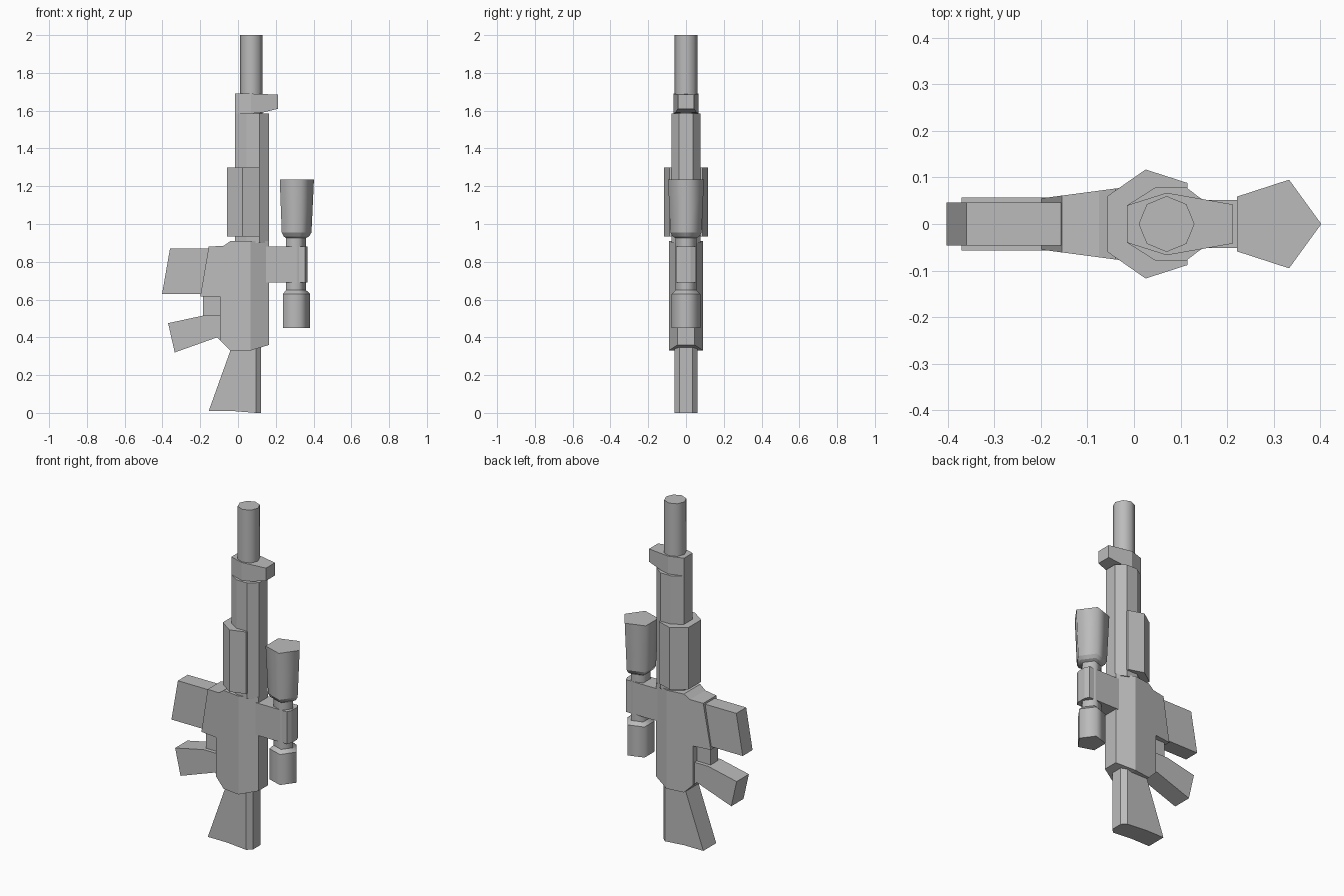
import bpy, bmesh, math

cube = bpy.data.objects.get("Cube")
if cube:
    bpy.data.objects.remove(cube, do_unlink=True)

grey = bpy.data.materials.new("plain_grey")
grey.use_nodes = True
colour = (0.5, 0.5, 0.5, 1)
grey.diffuse_color = colour
grey.node_tree.nodes["Principled BSDF"].inputs["Base Color"].default_value = colour


def finish(name, bm):
    bmesh.ops.recalc_face_normals(bm, faces=bm.faces)
    mesh = bpy.data.meshes.new(name)
    bm.to_mesh(mesh)
    bm.free()
    mesh.materials.append(grey)
    obj = bpy.data.objects.new(name, mesh)
    bpy.context.collection.objects.link(obj)
    return obj


def plate(name, outlines, width):
    """Side outlines in x/z, given thickness by width(x) on both sides of y = 0."""
    bm = bmesh.new()
    for outline in outlines:
        sides = [[bm.verts.new((x, s * width(x), z)) for x, z in outline] for s in (-1, 1)]
        for side in sides:
            bm.faces.new(side)
        for i in range(len(outline)):
            bm.faces.new((sides[0][i - 1], sides[0][i], sides[1][i], sides[1][i - 1]))
    return finish(name, bm)


def column(name, half, z0, z1):
    """Upright prism from half of a cross-section, mirrored across y = 0."""
    section = half + [(x, -y) for x, y in reversed(half) if y]
    bm = bmesh.new()
    face = bm.faces.new([bm.verts.new((x, y, z0)) for x, y in section])
    top = bmesh.ops.extrude_face_region(bm, geom=[face])["geom"]
    bmesh.ops.translate(bm, vec=(0, 0, z1 - z0),
                        verts=[v for v in top if isinstance(v, bmesh.types.BMVert)])
    return finish(name, bm)


def turned(name, cx, sides, rings, phase=0.0):
    """Smooth round part with crisp rings; rings are (z, radius)."""
    bm = bmesh.new()
    loops = []
    for z, r in rings:
        angles = [phase + math.tau * i / sides for i in range(sides)]
        loops.append([bm.verts.new((cx + r * math.cos(a), r * math.sin(a), z)) for a in angles])
    for low, high in zip(loops, loops[1:]):
        for i in range(sides):
            bm.faces.new((low[i - 1], low[i], high[i], high[i - 1])).smooth = True
    bm.faces.new(loops[0])
    bm.faces.new(loops[-1])
    for e in bm.edges:
        if abs(e.verts[0].co.z - e.verts[1].co.z) < 1e-5:
            e.smooth = False
    return finish(name, bm)


def taper(points):
    """Piecewise linear half width along x."""
    def width(x):
        for (xa, wa), (xb, wb) in zip(points, points[1:]):
            if x <= xb:
                return wa + (wb - wa) * (x - xa) / (xb - xa)
        return points[-1][1]
    return width


# Receiver with magazine well and chamfered upper edge
plate("receiver", [
    [(0.065, 0.33), (0.065, 0.91), (-0.04, 0.91), (-0.075, 0.885), (-0.155, 0.88),
     (-0.2, 0.615), (-0.095, 0.615), (-0.095, 0.385), (-0.04, 0.33)],
    [(0.065, 0.33), (0.165, 0.36), (0.165, 0.91), (0.065, 0.91)],
], taper([(-0.2, 0.055), (0.065, 0.09), (0.165, 0.045)]))

# Grip, trigger and magazine
plate("grip", [[(-0.06, 0.515), (-0.185, 0.515), (-0.37, 0.475), (-0.335, 0.32),
                (-0.11, 0.4), (-0.06, 0.35)]], lambda x: 0.057)
plate("trigger", [[(-0.185, 0.51), (-0.09, 0.51), (-0.09, 0.62), (-0.185, 0.62)]],
      lambda x: 0.035)
plate("magazine", [[(-0.15, 0.87), (-0.36, 0.87), (-0.402, 0.63), (-0.19, 0.63)]],
      lambda x: 0.046)

# Shoulder stock
plate("stock", [
    [(-0.155, 0.01), (-0.03, 0.01), (0.095, 0), (0.095, 0.345), (-0.035, 0.345)],
    [(0.095, 0), (0.122, 0), (0.122, 0.355), (0.095, 0.345)],
], taper([(-0.2, 0.06), (0.095, 0.06), (0.122, 0.035)]))

# Barrel, its shroud and the handguard
turned("barrel", 0.07, 8, [(1.58, 0.06), (2.0, 0.06)])
column("barrel_shroud", [(0.165, 0.038), (0.113, 0.078), (0.045, 0.078), (-0.015, 0.04)],
       0.9, 1.585)
column("handguard", [(0.115, 0.088), (0.025, 0.117), (-0.057, 0.06)], 0.935, 1.3)

# Front sight block
plate("front_sight", [
    [(-0.015, 1.585), (0.07, 1.585), (0.07, 1.69), (-0.015, 1.69)],
    [(0.07, 1.585), (0.13, 1.59), (0.212, 1.61), (0.212, 1.685), (0.07, 1.69)],
], taper([(-0.015, 0.04), (0.07, 0.067), (0.212, 0.042)]))

# Scope: one five-sided tube with flared ends
turned("scope", 0.302, 5, [
    (0.45, 0.08), (0.63, 0.08), (0.65, 0.058), (0.925, 0.058),
    (0.935, 0.075), (0.955, 0.087), (1.235, 0.1)])
column("scope_mount", [(0.367, 0.025), (0.355, 0.052), (0.12, 0.052)], 0.69, 0.88)
